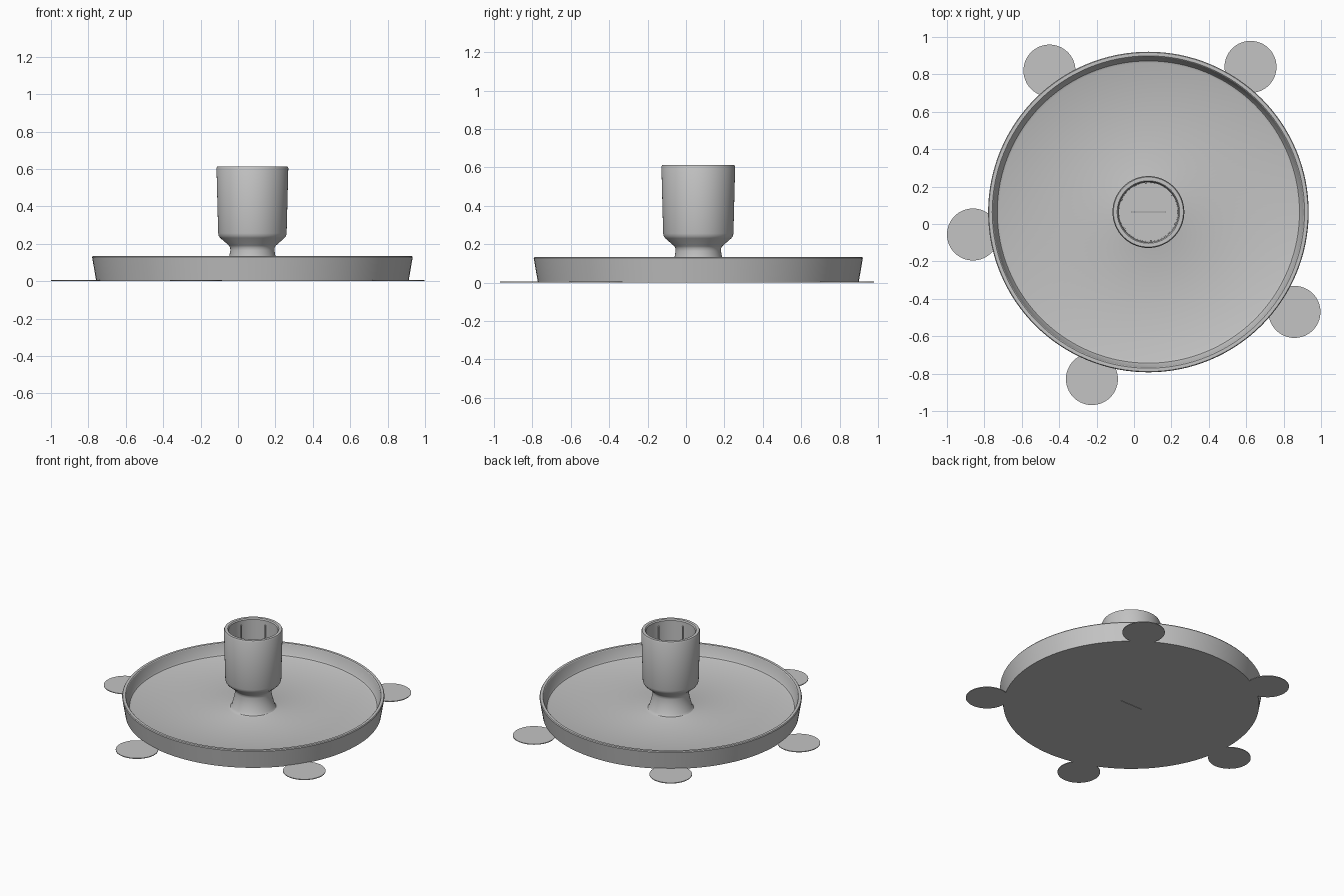
import bpy, bmesh, math
from mathutils import Matrix, Vector

if "Cube" in bpy.data.objects:
    bpy.data.objects.remove(bpy.data.objects["Cube"])

CX, CY = 0.077, 0.064          # axis of the candle holder

grey = bpy.data.materials.new("plain grey")
grey.diffuse_color = (0.55, 0.55, 0.55, 1)
grey.use_nodes = True
grey.node_tree.nodes["Principled BSDF"].inputs["Base Color"].default_value = grey.diffuse_color


def make_object(name, bm):
    bmesh.ops.recalc_face_normals(bm, faces=bm.faces)
    mesh = bpy.data.meshes.new(name)
    bm.to_mesh(mesh)
    bm.free()
    mesh.materials.append(grey)
    ob = bpy.data.objects.new(name, mesh)
    bpy.context.collection.objects.link(ob)
    return ob


def lathe(name, profile, steps):
    """Revolve (radius, z) points that start and end on the axis."""
    bm = bmesh.new()
    verts = [bm.verts.new((r, 0, z)) for r, z in profile]
    edges = [bm.edges.new(p) for p in zip(verts, verts[1:])]
    bmesh.ops.spin(bm, geom=verts + edges, cent=(0, 0, 0), axis=(0, 0, 1),
                   angle=2 * math.pi, steps=steps)
    bmesh.ops.remove_doubles(bm, verts=bm.verts, dist=1e-5)
    ob = make_object(name, bm)
    ob.location = (CX, CY, 0)
    return ob


def box(name, size, matrix):
    bm = bmesh.new()
    bmesh.ops.create_cube(bm, size=1, matrix=matrix @ Matrix.Diagonal((*size, 1)))
    return make_object(name, bm)


def activate(ob):
    bpy.ops.object.select_all(action='DESELECT')
    ob.select_set(True)
    bpy.context.view_layer.objects.active = ob


# Tray, flared stem and hollow candle cup in one revolved body
holder = lathe("candle_holder", [
    (0, 0), (0.835, 0),                                             # underside
    (0.857, 0.128), (0.853, 0.134), (0.835, 0.134), (0.831, 0.130),  # tray rim
    (0.815, 0.066), (0.808, 0.055), (0.796, 0.050),                  # inner wall
    (0.165, 0.050), (0.150, 0.055), (0.141, 0.066),                  # stem foot
    (0.124, 0.130), (0.118, 0.165), (0.119, 0.180), (0.125, 0.190),  # stem
    (0.172, 0.231), (0.180, 0.242), (0.183, 0.256),                  # cup base
    (0.192, 0.604), (0.187, 0.614), (0.167, 0.614), (0.161, 0.606),  # cup rim
    (0.157, 0.250), (0, 0.250)], 128)                                # cup hollow

# Fine slit through the centre of the stem
cutter = box("slit_cutter", (0.176, 0.003, 0.4),
             Matrix.Translation((CX, CY, 0.1)))
cutter.hide_render = True
cut = holder.modifiers.new("slit", 'BOOLEAN')
cut.operation = 'DIFFERENCE'
cut.solver = 'EXACT'
cut.object = cutter
activate(holder)
bpy.ops.object.modifier_apply(modifier=cut.name)
bpy.data.objects.remove(cutter)
bpy.ops.object.shade_smooth_by_angle(angle=math.radians(30))

# Slim grip ribs inside the cup
for i in range(6):
    m = (Matrix.Translation((CX, CY, 0.41))
         @ Matrix.Rotation(math.radians(95 + 60 * i), 4, 'Z')
         @ Matrix.Translation((0.157, 0, 0)))
    box(f"cup_rib_{i + 1}", (0.012, 0.008, 0.33), m)

# Thin round pads around the edge of the base
PADS = [(-0.452, 0.82), (0.623, 0.84), (-0.861, -0.056),
        (0.858, -0.47), (-0.225, -0.829)]
for i, (x, y) in enumerate(PADS):
    bm = bmesh.new()
    bmesh.ops.create_cone(bm, cap_ends=True, segments=64, radius1=0.139,
                          radius2=0.139, depth=0.005,
                          matrix=Matrix.Translation((x, y, 0.0025)))
    activate(make_object(f"edge_pad_{i + 1}", bm))
    bpy.ops.object.shade_smooth_by_angle(angle=math.radians(30))
